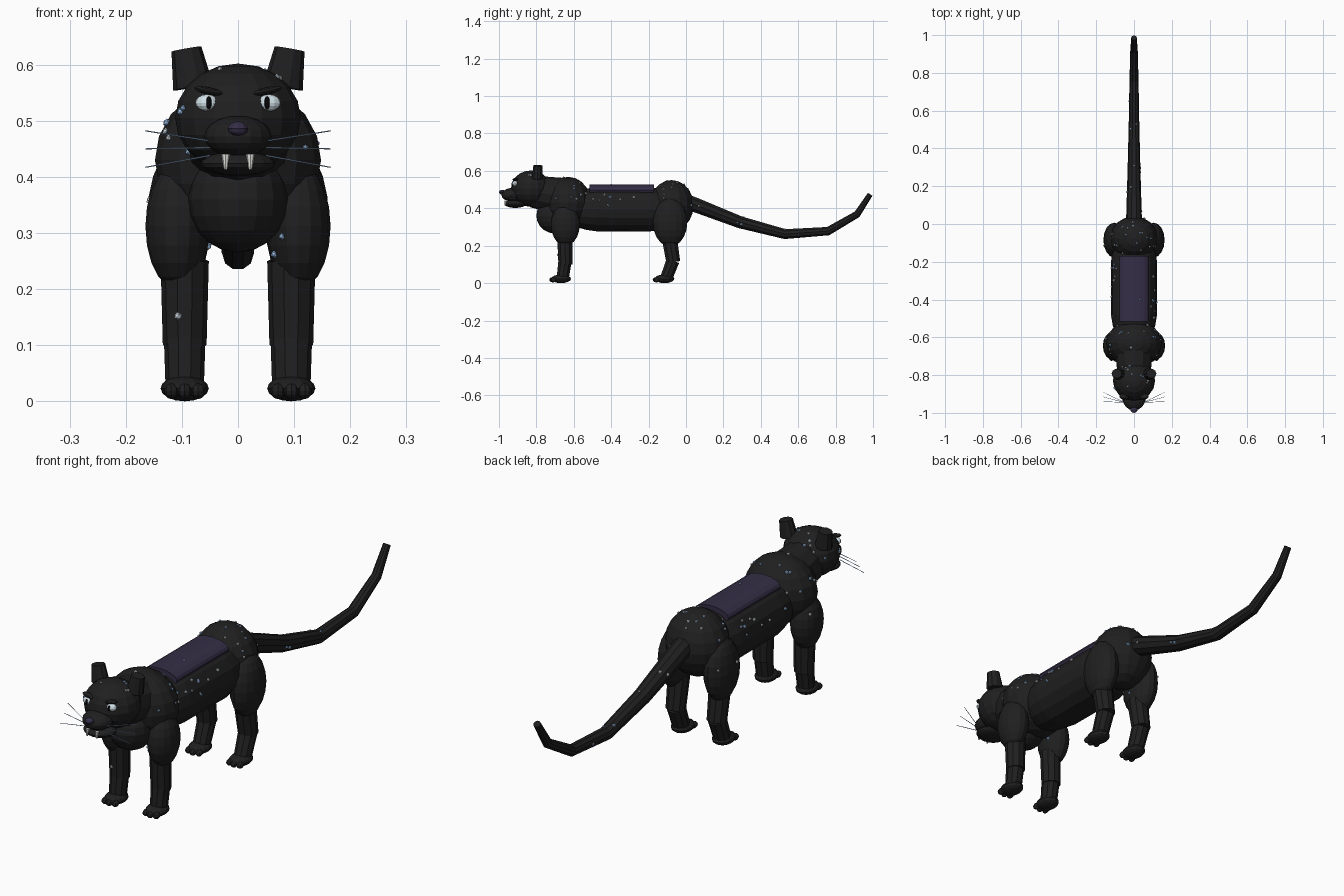
import bpy, bmesh, math, random
from mathutils import Vector, Matrix, Euler

if "Cube" in bpy.data.objects:
    bpy.data.objects.remove(bpy.data.objects["Cube"])

random.seed(7)


def material(name, rgb):
    m = bpy.data.materials.new(name)
    m.diffuse_color = (*rgb, 1)
    m.use_nodes = True
    m.node_tree.nodes["Principled BSDF"].inputs["Base Color"].default_value = m.diffuse_color
    return m


FUR = material("black fur", (0.014, 0.014, 0.014))
PURPLE = material("dark purple", (0.036, 0.027, 0.062))
PUPIL = material("pupil black", (0.004, 0.004, 0.005))
EYE = material("pale eye", (0.68, 0.80, 0.86))
IVORY = material("ivory", (0.75, 0.75, 0.72))
BLUE = material("pale blue", (0.33, 0.52, 0.80))
SILVER = material("silver", (0.62, 0.70, 0.76))


def finish(name, bm, mat):
    bmesh.ops.recalc_face_normals(bm, faces=bm.faces)
    me = bpy.data.meshes.new(name)
    bm.to_mesh(me)
    bm.free()
    me.materials.append(mat)
    ob = bpy.data.objects.new(name, me)
    bpy.context.collection.objects.link(ob)
    return ob


def ball(name, loc, radii, mat=FUR, seg=16, rings=10, rot=(0, 0, 0)):
    """Faceted ellipsoid."""
    bm = bmesh.new()
    bmesh.ops.create_uvsphere(bm, u_segments=seg, v_segments=rings, radius=1)
    bm.transform(Matrix.LocRotScale(Vector(loc), Euler(rot), Vector(radii)))
    return finish(name, bm, mat)


def tube(name, pts, radii, mat=FUR, sides=12):
    """Capped tube through points; each radius is a number or (rx, other)."""
    bm = bmesh.new()
    pts = [Vector(p) for p in pts]
    rings = []
    for i, p in enumerate(pts):
        d = (pts[min(i + 1, len(pts) - 1)] - pts[max(i - 1, 0)]).normalized()
        u = Vector((1, 0, 0)) if abs(d.x) < 0.8 else Vector((0, 1, 0))
        u = (u - d * u.dot(d)).normalized()
        v = d.cross(u)
        ra, rb = radii[i] if isinstance(radii[i], tuple) else (radii[i],) * 2
        rings.append([bm.verts.new(p + u * ra * math.cos(a) + v * rb * math.sin(a))
                      for a in (2 * math.pi * k / sides for k in range(sides))])
    for r0, r1 in zip(rings, rings[1:]):
        for k in range(sides):
            n = (k + 1) % sides
            bm.faces.new((r0[k], r0[n], r1[n], r1[k]))
    bm.faces.new(rings[0])
    bm.faces.new(rings[-1])
    return finish(name, bm, mat)


# Trunk
tube("torso", [(0, -0.60, 0.395), (0, -0.54, 0.395), (0, -0.48, 0.395), (0, -0.20, 0.393),
               (0, -0.14, 0.395), (0, -0.10, 0.395)],
     [(0.09, 0.09), (0.112, 0.109), (0.122, 0.118), (0.122, 0.118), (0.113, 0.11), (0.09, 0.09)], sides=16)
tube("back_panel", [(0, -0.515, 0.497), (0, -0.17, 0.497)], [(0.078, 0.031)] * 2, PURPLE, 16)
ball("shoulders", (0, -0.63, 0.43), (0.148, 0.122, 0.138))
ball("hips", (0, -0.077, 0.415), (0.128, 0.118, 0.136))
ball("chest", (0, -0.70, 0.36), (0.09, 0.10, 0.095))
tube("neck", [(0, -0.62, 0.455), (0, -0.82, 0.49)], [0.105, 0.085])

# Tail
TAIL = [(0, 0.0, 0.435), (0, 0.05, 0.418), (0, 0.29, 0.325), (0, 0.53, 0.262),
        (0, 0.76, 0.278), (0, 0.915, 0.368), (0, 0.985, 0.475)]
TAIL_R = [0.043, 0.041, 0.034, 0.028, 0.024, 0.02, 0.015]
tube("tail", TAIL, TAIL_R, sides=10)

# Head
ball("head", (0, -0.83, 0.505), (0.112, 0.106, 0.097))
ball("muzzle", (0, -0.925, 0.472), (0.06, 0.062, 0.037))
ball("jaw", (0, -0.912, 0.424), (0.066, 0.058, 0.022))
ball("nose", (0, -0.982, 0.486), (0.019, 0.018, 0.013), PURPLE, 10, 6)

for s, side in ((-1, "left"), (1, "right")):
    # Ears, eyes and brows
    tube(side + "_ear", [(s * 0.080, -0.795, 0.560), (s * 0.092, -0.792, 0.628)],
         [(0.036, 0.031), (0.027, 0.025)], sides=10)
    ball(side + "_eye", (s * 0.055, -0.913, 0.532), (0.021, 0.016, 0.015), EYE, 12, 8)
    ball(side + "_pupil", (s * 0.052, -0.927, 0.532), (0.005, 0.005, 0.012), PUPIL, 8, 6)
    ball(side + "_brow", (s * 0.052, -0.912, 0.553), (0.028, 0.016, 0.007), FUR, 10, 6,
         (0, -s * 0.22, 0))
    # Fangs
    tube(side + "_fang", [(s * 0.022, -0.962, 0.440), (s * 0.022, -0.966, 0.413)],
         [0.008, 0.003], IVORY, 8)
    # Whiskers
    for i, (z0, z1, y1) in enumerate(((0.464, 0.482, -0.89), (0.452, 0.450, -0.915),
                                      (0.438, 0.417, -0.94))):
        tube(f"{side}_whisker_{i + 1}", [(s * 0.05, -0.945, z0), (s * 0.165, y1, z1)],
             [0.0014, 0.001], BLUE, 5)

    # Legs: thigh, shin, ankle, paw and toes
    for end, thigh, tr, shin, ankle, paw in (
            ("front", (0.108, -0.645, 0.312), (0.057, 0.077, 0.112),
             [(-0.648, 0.25), (-0.645, 0.10)], [(-0.648, 0.11), (-0.66, 0.02)], -0.668),
            ("rear", (0.105, -0.085, 0.325), (0.057, 0.092, 0.13),
             [(-0.09, 0.25), (-0.068, 0.112)], [(-0.07, 0.12), (-0.108, 0.02)], -0.115)):
        tag = f"{side}_{end}_"
        x = s * 0.095
        ball(tag + "upper_leg", (s * thigh[0], thigh[1], thigh[2]), tr)
        tube(tag + "lower_leg", [(x, *p) for p in shin], [0.043, 0.039], sides=10)
        tube(tag + "ankle", [(x, *p) for p in ankle], [0.037, 0.034], sides=10)
        ball(tag + "paw", (x, paw, 0.023), (0.043, 0.053, 0.023), FUR, 12, 8)
        for k in (-1, 0, 1):
            ball(f"{tag}toe_{k + 2}", (x + k * 0.024, paw - 0.046 + abs(k) * 0.006, 0.018),
                 (0.013, 0.017, 0.014), FUR, 8, 6)

# Starry flecks scattered over the coat
spots = []


def scatter(center, radii, count, zmin, sides_only=False):
    while count:
        d = Vector([random.gauss(0, 1) for _ in range(3)]).normalized()
        if d.z < zmin or (sides_only and abs(d.x) < 0.5):
            continue
        spots.append(Vector(center) + Vector([d[i] * radii[i] for i in range(3)]))
        count -= 1


scatter((0, -0.63, 0.43), (0.146, 0.120, 0.136), 26, 0.0)
scatter((0, -0.077, 0.415), (0.126, 0.116, 0.134), 26, 0.0)
scatter((0, -0.83, 0.505), (0.11, 0.104, 0.095), 14, 0.1)
for s in (-1, 1):
    scatter((s * 0.108, -0.645, 0.312), (0.056, 0.075, 0.11), 3, -0.5, True)
    scatter((s * 0.105, -0.085, 0.325), (0.056, 0.09, 0.128), 4, -0.5, True)
    for k in range(9):
        a = random.uniform(0.1, 0.8)
        spots.append(Vector((s * 0.121 * math.cos(a), random.uniform(-0.5, -0.18),
                             0.395 + 0.117 * math.sin(a))))
for k in range(9):
    i = random.choice((1, 2, 3))
    t, a = random.random(), random.uniform(-0.3, 3.4)
    c = Vector(TAIL[i]).lerp(Vector(TAIL[i + 1]), t)
    r = (TAIL_R[i] * (1 - t) + TAIL_R[i + 1] * t) * 0.96
    spots.append(c + Vector((r * math.cos(a), 0, r * math.sin(a))))
spots += [Vector((-0.107, -0.683, 0.152)), Vector((0.03, -0.4, 0.525))]

for name, mat, group in (("blue_flecks", BLUE, spots[::2]), ("silver_flecks", SILVER, spots[1::2])):
    bm = bmesh.new()
    for p in group:
        bmesh.ops.create_icosphere(bm, subdivisions=1, radius=random.uniform(0.005, 0.008),
                                   matrix=Matrix.Translation(p))
    finish(name, bm, mat)
